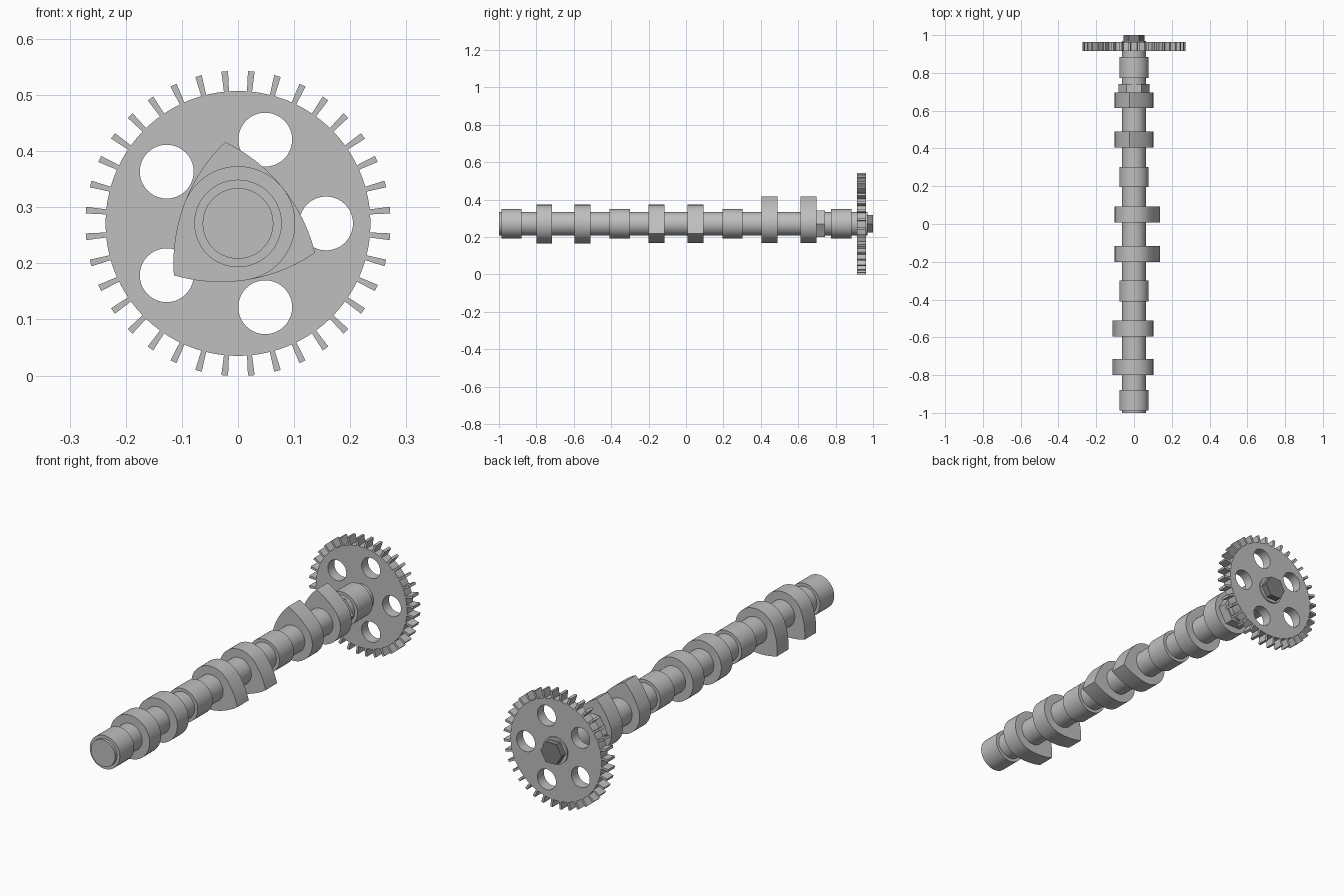
import bpy, bmesh
from math import sin, cos, pi, radians, sqrt, atan2

if "Cube" in bpy.data.objects:
    bpy.data.objects.remove(bpy.data.objects["Cube"])

AXIS_Z = 0.271


def material(name, v):
    m = bpy.data.materials.new(name)
    m.diffuse_color = (v, v, v, 1)
    m.use_nodes = True
    m.node_tree.nodes["Principled BSDF"].inputs["Base Color"].default_value = m.diffuse_color
    return m


STEEL = material("steel grey", 0.52)
DARK = material("dark bolt grey", 0.21)


def circle(r, n=64, cx=0, cz=0):
    return [(cx + r * cos(2 * pi * i / n), cz + r * sin(2 * pi * i / n)) for i in range(n)]


def prism(name, loops, y0, y1, mat=STEEL):
    """Extrude filled outlines (first outer, rest holes) along the shaft axis."""
    cu = bpy.data.curves.new(name, 'CURVE')
    cu.dimensions = '2D'
    cu.fill_mode = 'BOTH'
    cu.extrude = (y1 - y0) / 2
    for pts in loops:
        s = cu.splines.new('POLY')
        s.points.add(len(pts) - 1)
        for p, (x, z) in zip(s.points, pts):
            p.co = (x, z, 0, 1)
        s.use_cyclic_u = True
    tmp = bpy.data.objects.new(name + "_outline", cu)
    bpy.context.collection.objects.link(tmp)
    dg = bpy.context.evaluated_depsgraph_get()
    me = bpy.data.meshes.new_from_object(tmp.evaluated_get(dg))
    bpy.data.objects.remove(tmp)
    bpy.data.curves.remove(cu)
    # weld the caps to the walls
    bm = bmesh.new()
    bm.from_mesh(me)
    bmesh.ops.remove_doubles(bm, verts=bm.verts, dist=1e-5)
    bmesh.ops.recalc_face_normals(bm, faces=bm.faces)
    for f in bm.faces:
        f.smooth = True
        f.material_index = 0
    bm.to_mesh(me)
    bm.free()
    me.set_sharp_from_angle(angle=radians(28))
    me.materials.clear()
    me.materials.append(mat)
    ob = bpy.data.objects.new(name, me)
    ob.rotation_euler = (pi / 2, 0, 0)
    ob.location = (0, (y0 + y1) / 2, AXIS_Z)
    bpy.context.collection.objects.link(ob)
    return ob


def cam_profile(lobe_deg, r=0.102, tip=0.147, phi=radians(60)):
    """Base circle with a pointed lobe whose convex flanks leave it tangentially."""
    c = (tip * tip - r * r) / (2 * (r - tip * cos(phi)))
    big = r + c
    cx, cy = -c * cos(phi), -c * sin(phi)
    a_tip = atan2(-cy, tip - cx)
    n = 10
    flank = [(cx + big * cos(a_tip + (phi - a_tip) * i / n),
              cy + big * sin(a_tip + (phi - a_tip) * i / n)) for i in range(n + 1)]
    m = 44
    base = [(r * cos(phi + (2 * pi - 2 * phi) * i / m),
             r * sin(phi + (2 * pi - 2 * phi) * i / m)) for i in range(1, m)]
    pts = flank + base + [(x, -y) for x, y in reversed(flank[1:])]
    a = radians(lobe_deg)
    return [(x * cos(a) - y * sin(a), x * sin(a) + y * cos(a)) for x, y in pts]


def gear_profile(teeth=36, r=0.236, tip=0.272):
    pts = []
    for k in range(teeth):
        a = radians(5) + 2 * pi * k / teeth
        for rad, w in ((r, -0.0045), (tip, -0.006), (tip, 0.006), (r, 0.0045)):
            d = sqrt(rad * rad - w * w)
            pts.append((d * cos(a) - w * sin(a), d * sin(a) + w * cos(a)))
        # rim between teeth
        for t in (0.35, 0.5, 0.65):
            b = a + t * 2 * pi / teeth
            pts.append((r * cos(b), r * sin(b)))
    return pts


# main shaft
prism("shaft", [circle(0.063)], -1.0, 0.97)

# bearing journals
for i, (a, b) in enumerate(((-0.987, -0.88), (-0.41, -0.30), (0.195, 0.302), (0.774, 0.885))):
    prism(f"journal_{i + 1}", [circle(0.078)], a, b)

# cam lobes in pairs
cams = ((-0.80, 219), (-0.595, 219), (-0.20, 339), (0.009, 339), (0.405, 99), (0.613, 99))
for i, (y, ang) in enumerate(cams):
    prism(f"cam_{i + 1}", [cam_profile(ang)], y, y + 0.084)

# wrench flats beside the last cam
prism("hex_collar", [circle(0.081, 6)], 0.695, 0.742)

# timing gear with five lightening holes
holes = [circle(0.048, 40, 0.157 * cos(2 * pi * k / 5), 0.157 * sin(2 * pi * k / 5)) for k in range(5)]
prism("timing_gear", [gear_profile()] + holes, 0.915, 0.963)

# retaining bolt head
prism("bolt_head", [circle(0.055, 6)], 0.96, 1.0, DARK)
